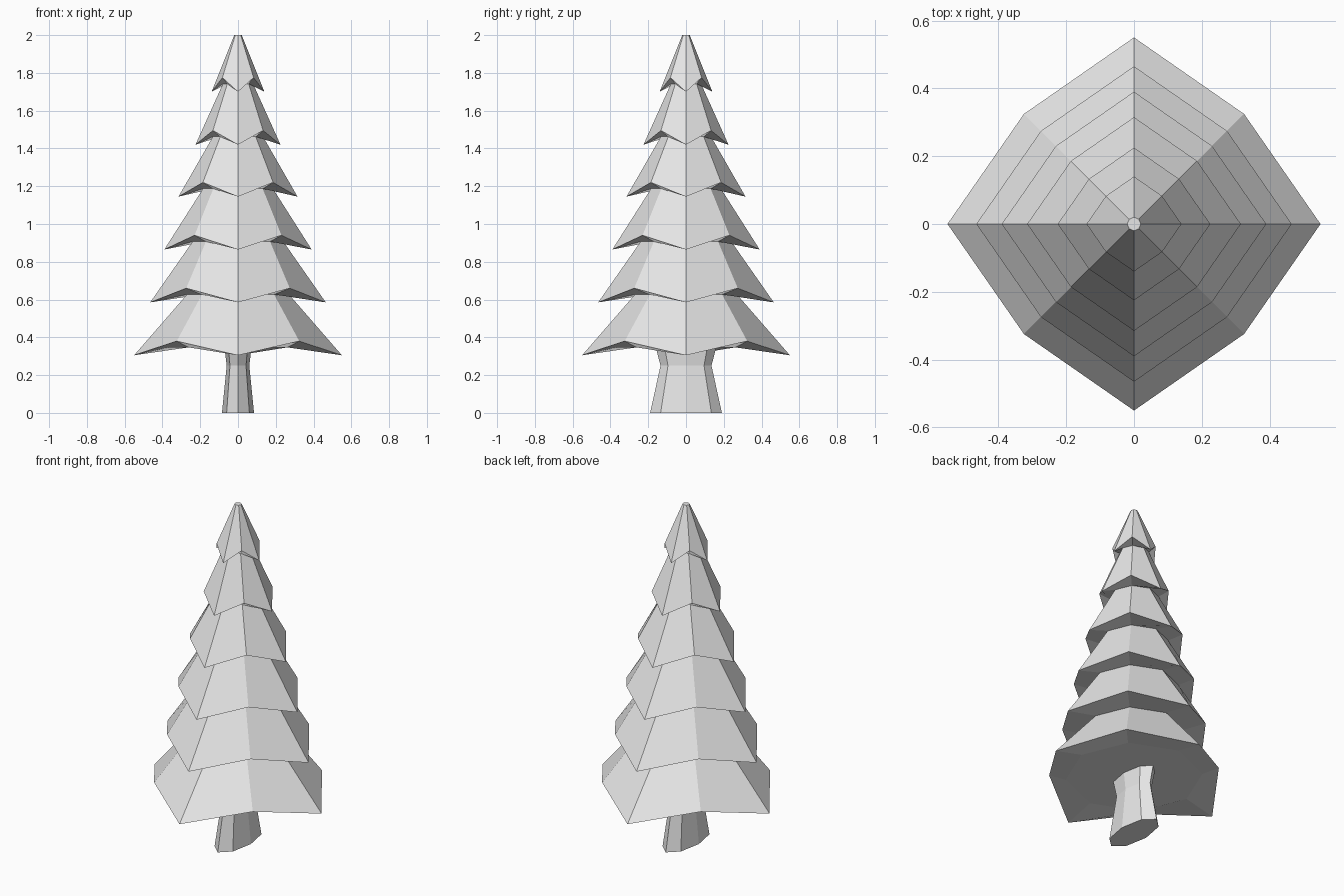
import bpy
import bmesh
from math import sqrt

cube = bpy.data.objects.get("Cube")
if cube:
    bpy.data.objects.remove(cube, do_unlink=True)

grey = bpy.data.materials.new("light_grey")
grey.use_nodes = True
colour = (0.8, 0.8, 0.8, 1)
grey.diffuse_color = colour
for node in grey.node_tree.nodes:
    if node.type == "BSDF_PRINCIPLED":
        node.inputs["Base Color"].default_value = colour

REGULAR = sqrt(0.5)


def ring(bm, rx, ry, z, corner=REGULAR, rise=0):
    """Eight-sided ring; the four diagonal corners may be pulled in and raised."""
    verts = []
    for sx, sy in ((1, 0), (1, 1), (0, 1), (-1, 1), (-1, 0), (-1, -1), (0, -1), (1, -1)):
        diagonal = sx != 0 and sy != 0
        k = corner if diagonal else 1
        verts.append(bm.verts.new((sx * rx * k, sy * ry * k, z + rise * diagonal)))
    return verts


def loft(bm, rings, name):
    """Skin the rings, cap both ends and make a flat-shaded object."""
    for low, high in zip(rings, rings[1:]):
        for i in range(8):
            j = (i + 1) % 8
            bm.faces.new((low[i], low[j], high[j], high[i]))
    bm.faces.new(rings[0][::-1])
    bm.faces.new(rings[-1])
    bmesh.ops.recalc_face_normals(bm, faces=bm.faces)
    mesh = bpy.data.meshes.new(name)
    bm.to_mesh(mesh)
    bm.free()
    mesh.materials.append(grey)
    bpy.context.collection.objects.link(bpy.data.objects.new(name, mesh))


# Trunk: flattened octagon with a narrow waist
bm = bmesh.new()
sections = ((0.085, 0.19, 0), (0.06, 0.135, 0.25), (0.073, 0.163, 0.36))
loft(bm, [ring(bm, *s) for s in sections], "trunk")

# Foliage: each tier is a recessed underside ring followed by a drooping rim
bm = bmesh.new()
rings = []
tiers = ((0.37, 0.55, 0.305), (0.27, 0.465, 0.585), (0.24, 0.39, 0.865),
         (0.185, 0.315, 1.145), (0.133, 0.225, 1.42), (0.08, 0.14, 1.70))
for inner, rim, z in tiers:
    rings.append(ring(bm, inner, inner, z + 0.042))
    rings.append(ring(bm, rim, rim, z, corner=0.59, rise=0.075))
rings.append(ring(bm, 0.02, 0.02, 2))
loft(bm, rings, "foliage")
